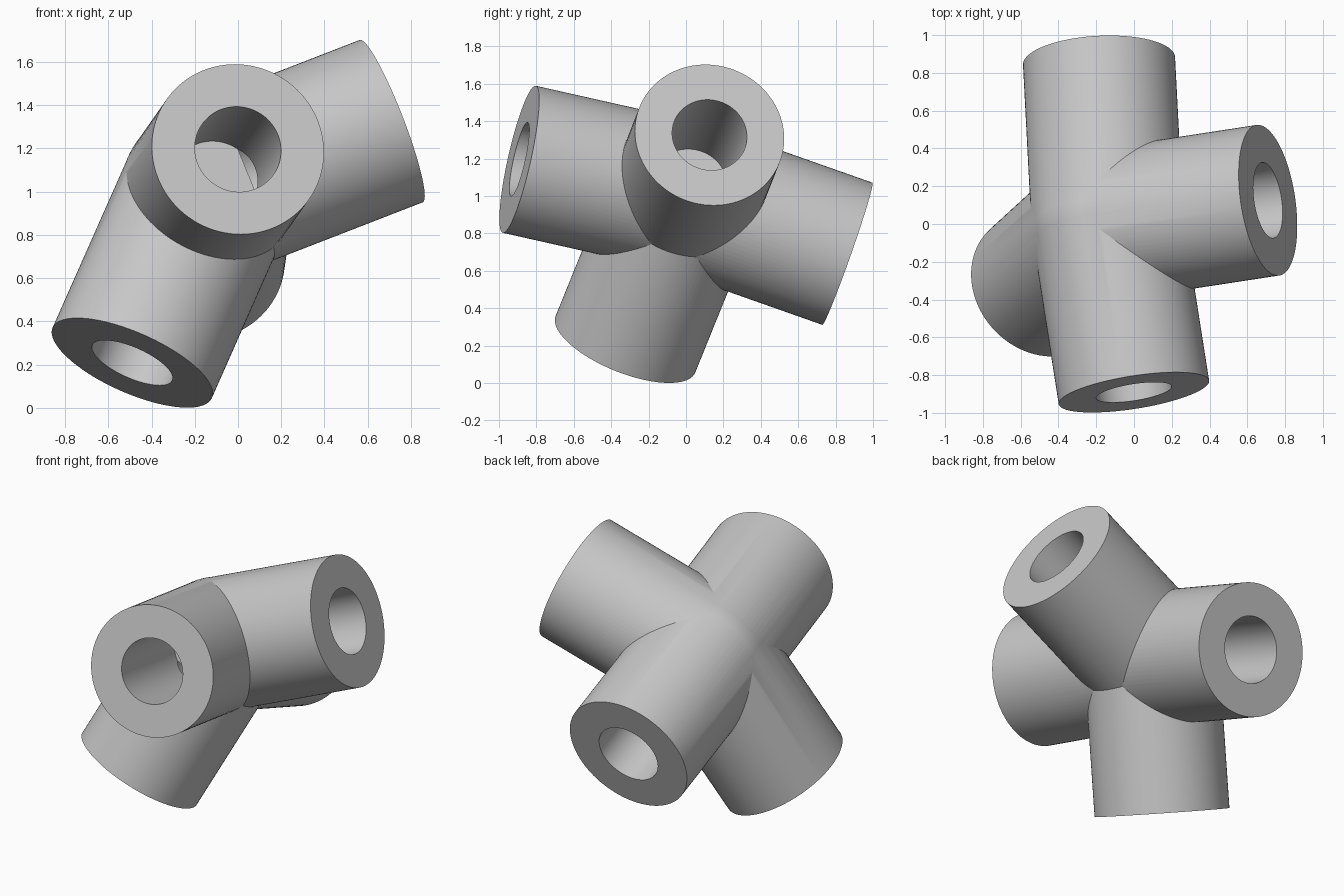
import bpy
import math
from mathutils import Vector

cube = bpy.data.objects.get("Cube")
if cube:
    bpy.data.objects.remove(cube, do_unlink=True)

NODE = Vector((-0.14, -0.004, 0.997))
LENGTH, RADIUS, BORE = 0.92, 0.403, 0.202
BORE_START = 0.183          # distance from the node to each blind bore floor
SIDES = 96
ARMS = {
    "front_arm": (0.14, -0.89, 0.20),
    "left_arm": (0.85, 0.13, 0.33),
    "back_arm": (-0.045, 0.865, -0.305),
    "lower_arm": (-0.35, -0.32, -0.79),
}

grey = bpy.data.materials.new("plain_grey")
grey.use_nodes = True
colour = (0.57, 0.57, 0.57, 1)
grey.diffuse_color = colour
grey.node_tree.nodes["Principled BSDF"].inputs["Base Color"].default_value = colour


def rod(name, direction, start, end, radius):
    """Cylinder running outward from the node between two distances."""
    axis = Vector(direction).normalized()
    bpy.ops.mesh.primitive_cylinder_add(
        vertices=SIDES, radius=radius, depth=end - start,
        location=NODE + axis * (start + end) / 2,
        rotation=axis.to_track_quat('Z', 'Y').to_euler())
    obj = bpy.context.object
    obj.name = name
    obj.data.materials.append(grey)
    return obj


def combine(target, other, operation):
    """Apply a boolean and remove the helper."""
    mod = target.modifiers.new(operation.lower(), 'BOOLEAN')
    mod.operation, mod.solver, mod.object = operation, 'EXACT', other
    other.hide_render = True
    bpy.context.view_layer.objects.active = target
    bpy.ops.object.modifier_apply(modifier=mod.name)
    bpy.data.objects.remove(other, do_unlink=True)


# Rounded core, a hair larger than the arms so they blend into it
bpy.ops.mesh.primitive_uv_sphere_add(
    segments=SIDES, ring_count=SIDES // 2, radius=RADIUS + 0.001, location=NODE)
joint = bpy.context.object
joint.name = "four_way_tube_joint"
joint.data.materials.append(grey)

# Arms
for name, direction in ARMS.items():
    combine(joint, rod(name, direction, 0, LENGTH, RADIUS), 'UNION')

# Blind bores
for name, direction in ARMS.items():
    cutter = rod(name + "_bore", direction, BORE_START, LENGTH + 0.1, BORE)
    combine(joint, cutter, 'DIFFERENCE')

# Smooth walls, crisp rims
bpy.ops.object.select_all(action='DESELECT')
joint.select_set(True)
bpy.context.view_layer.objects.active = joint
bpy.ops.object.shade_smooth_by_angle(angle=math.radians(20))
